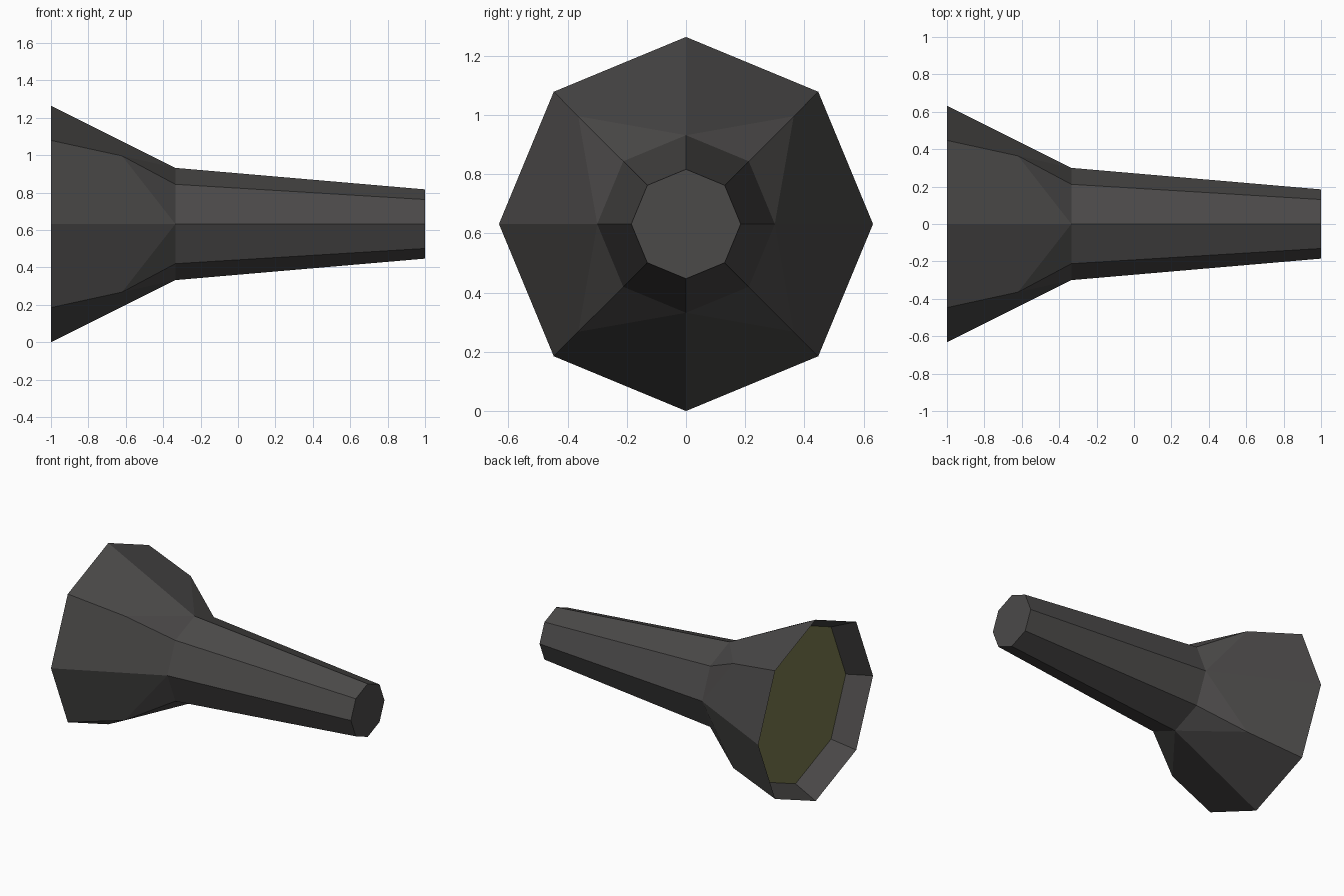
import bpy, bmesh, math

if "Cube" in bpy.data.objects:
    bpy.data.objects.remove(bpy.data.objects["Cube"])

CZ = 0.632  # height of the long axis


def ring(bm, x, r):
    """Octagon of vertices around the x axis, one corner pointing straight up."""
    return [bm.verts.new((x, r * math.sin(i * math.pi / 4), CZ + r * math.cos(i * math.pi / 4)))
            for i in range(8)]


def bridge(bm, a, b):
    for i in range(8):
        j = (i + 1) % 8
        bm.faces.new((a[i], a[j], b[j], b[i]))


def finish(bm, name, color, recalc=True):
    if recalc:
        bmesh.ops.recalc_face_normals(bm, faces=bm.faces)
    me = bpy.data.meshes.new(name)
    bm.to_mesh(me)
    bm.free()
    mat = bpy.data.materials.new(name + "_material")
    mat.diffuse_color = color
    mat.use_nodes = True
    mat.node_tree.nodes["Principled BSDF"].inputs["Base Color"].default_value = mat.diffuse_color
    me.materials.append(mat)
    ob = bpy.data.objects.new(name, me)
    bpy.context.collection.objects.link(ob)
    return ob


DARK = (0.07, 0.067, 0.066, 1)
LENS_X, LENS_R = -0.845, 0.553

# Torch body: tapered handle, flared head and recessed reflector wall
bm = bmesh.new()
rim = ring(bm, -1.0, 0.632)
neck = ring(bm, -0.335, 0.30)
tail = ring(bm, 1.0, 0.185)
bridge(bm, neck, tail)
bm.faces.new(tail)

# Flared head: the diagonal ribs bulge outwards at a mid point
mid = ring(bm, -0.62, 0.515)
for d in (1, 3, 5, 7):
    for c in (d - 1, (d + 1) % 8):
        bm.faces.new((rim[c], rim[d], mid[d], neck[c]))
        bm.faces.new((mid[d], neck[d], neck[c]))
bmesh.ops.delete(bm, geom=[mid[i] for i in (0, 2, 4, 6)], context='VERTS')

# Inner wall from the rim back to the lens
inner = ring(bm, LENS_X, LENS_R)
bridge(bm, rim, inner)
finish(bm, "torch_body", DARK)

# Lens disc, facing -x
bm = bmesh.new()
lens = bm.faces.new(ring(bm, LENS_X, LENS_R))
lens.normal_update()
if lens.normal.x > 0:
    lens.normal_flip()
finish(bm, "lens", (0.19, 0.19, 0.075, 1), recalc=False)
